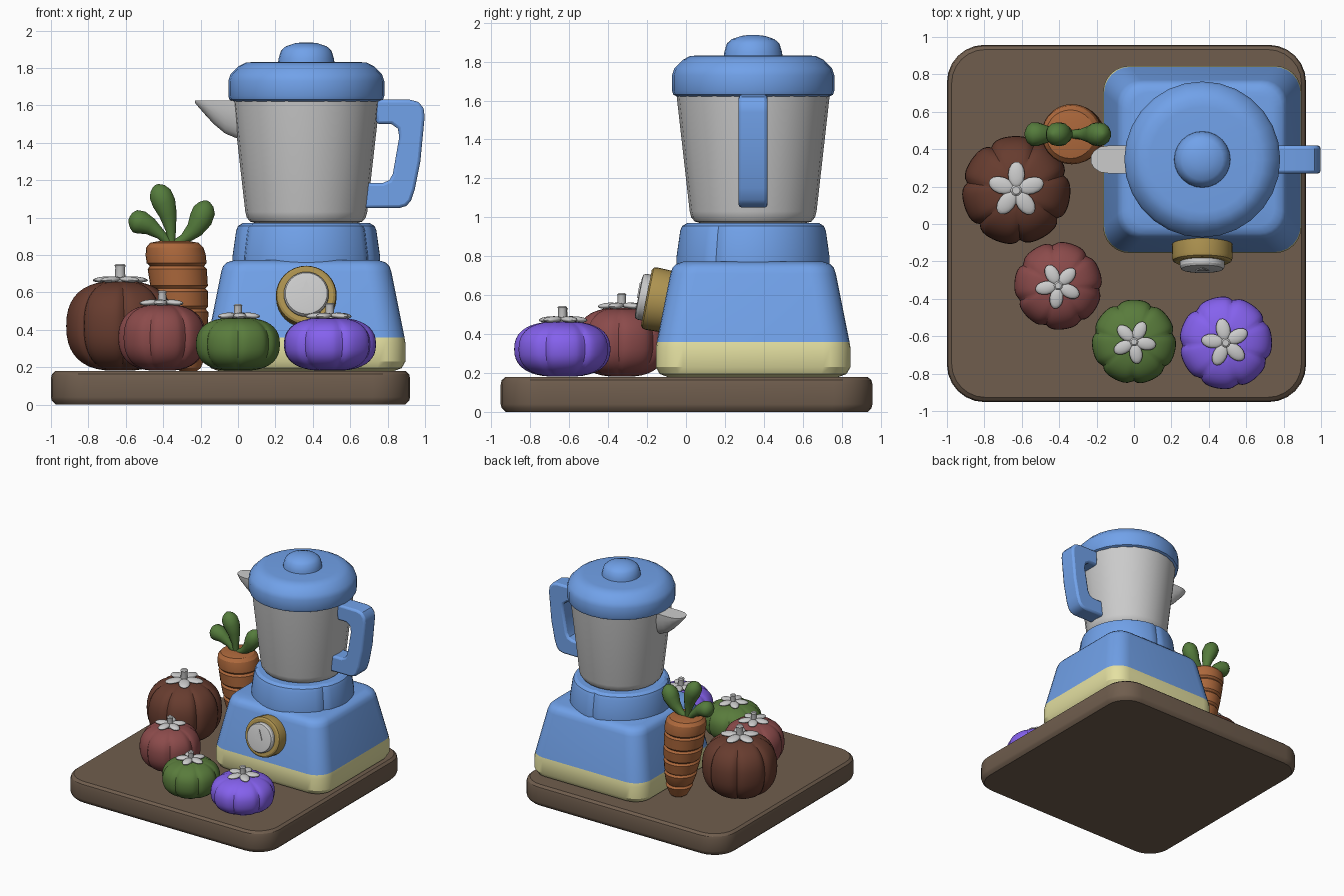
import bpy, bmesh
from math import sin, cos, pi, radians, sqrt
from mathutils import Vector, Matrix

if "Cube" in bpy.data.objects:
    bpy.data.objects.remove(bpy.data.objects["Cube"])

MATS = {}


def finish(bm, name, color=None, angle=30):
    bmesh.ops.recalc_face_normals(bm, faces=bm.faces[:])
    me = bpy.data.meshes.new(name)
    bm.to_mesh(me)
    bm.free()
    ob = bpy.data.objects.new(name, me)
    bpy.context.collection.objects.link(ob)
    if color:
        if color not in MATS:
            MATS[color] = bpy.data.materials.new("paint_%d" % len(MATS))
            MATS[color].diffuse_color = (*color, 1)
        me.materials.append(MATS[color])
    bpy.ops.object.select_all(action='DESELECT')
    ob.select_set(True)
    bpy.context.view_layer.objects.active = ob
    bpy.ops.object.shade_smooth_by_angle(angle=radians(angle))
    return ob


def loft(name, rings, color=None, angle=30):
    """Skin a stack of equal-sized point rings and cap both ends."""
    bm = bmesh.new()
    vs = [[bm.verts.new(p) for p in ring] for ring in rings]
    n = len(vs[0])
    for a, b in zip(vs, vs[1:]):
        for i in range(n):
            j = (i + 1) % n
            bm.faces.new((a[i], a[j], b[j], b[i]))
    bm.faces.new(vs[0][::-1])
    bm.faces.new(vs[-1])
    return finish(bm, name, color, angle)


def lathe(name, cx, cy, profile, color=None, n=32, mod=lambda a: 1, angle=30):
    ang = [2 * pi * i / n for i in range(n)]
    return loft(name, [[(cx + r * mod(a) * cos(a), cy + r * mod(a) * sin(a), z) for a in ang]
                       for r, z in profile], color, angle)


def rounded_box(name, cx, cy, sections, color):
    """Sections are (half x, half y, corner radius, z)."""
    rings = []
    for hx, hy, r, z in sections:
        ring = []
        for q, (sx, sy) in enumerate([(1, 1), (-1, 1), (-1, -1), (1, -1)]):
            for k in range(7):
                a = (q + k / 6) * pi / 2
                ring.append((cx + sx * (hx - r) + r * cos(a), cy + sy * (hy - r) + r * sin(a), z))
        rings.append(ring)
    return loft(name, rings, color)


def tube(name, path, color, n=14):
    """Path points are (x, y, z, radius)."""
    pts = [Vector(p[:3]) for p in path]
    rings = []
    for i, p in enumerate(pts):
        d = pts[min(i + 1, len(pts) - 1)] - pts[max(i - 1, 0)]
        u = Vector((0, 1, 0))
        v = d.normalized().cross(u).normalized()
        rings.append([p + path[i][3] * (u * cos(2 * pi * k / n) + v * sin(2 * pi * k / n))
                      for k in range(n)])
    return loft(name, rings, color, 60)


BLUE, CREAM, GOLD = (.165, .36, .82), (.78, .75, .36), (.42, .29, .08)
WOOD, ORANGE, LEAF = (.16, .11, .075), (.42, .14, .045), (.09, .2, .045)
CX, CY = .365, .345

# Chopping board
rounded_box("board", -.04, .003, [(.935, .93, .18, 0), (.955, .95, .2, .02),
            (.96, .955, .2, .04), (.96, .955, .2, .14), (.955, .95, .2, .163),
            (.935, .93, .18, .18)], WOOD)

# Appliance base, body and grooved collar
rounded_box("base_trim", CX, CY, [(.47, .44, .1, .18), (.51, .48, .13, .195), (.53, .5, .14, .23),
            (.53, .5, .14, .33), (.525, .495, .14, .36)], CREAM)
rounded_box("body", CX, CY, [(.525, .495, .14, .36), (.455, .425, .13, .71), (.445, .415, .13, .74),
            (.425, .395, .12, .76), (.385, .36, .1, .772)], BLUE)


def seam(a):
    return .965 if any(abs(a - radians(s)) < .01 for s in (90, 210, 330)) else 1


lathe("collar", CX, CY, [(.395, .76), (.395, .79), (.375, .93), (.365, .955), (.34, .97)],
      BLUE, 72, seam)

# Jug, lid and knob
lathe("jug", CX, CY, [(.27, .97), (.30, .978), (.318, 1.0), (.326, 1.03), (.395, 1.64)], None, 24)
lathe("lid", CX, CY, [(.39, 1.62), (.41, 1.63), (.417, 1.65), (.417, 1.73), (.405, 1.765),
                      (.36, 1.81), (.325, 1.828), (.28, 1.832)], BLUE, 28, angle=40)
lathe("lid_knob", CX, CY, [(.152, 1.82), (.148, 1.85), (.135, 1.893), (.11, 1.915), (.06, 1.932),
                           (.02, 1.937)], BLUE, 24, angle=40)

# Handle: bent outline given thickness and softened edges
outline = [(.73, 1.63), (.92, 1.63), (.965, 1.618), (.992, 1.585), (.998, 1.54), (.975, 1.3),
           (.945, 1.15), (.925, 1.09), (.9, 1.062), (.86, 1.05), (.66, 1.05), (.67, 1.185),
           (.775, 1.185), (.81, 1.2), (.828, 1.235), (.862, 1.43), (.855, 1.475), (.82, 1.5),
           (.74, 1.5)]
bm = bmesh.new()
face = bm.faces.new([bm.verts.new((x, CY - .075, z)) for x, z in outline])
ext = bmesh.ops.extrude_face_region(bm, geom=[face])
bmesh.ops.translate(bm, vec=(0, .15, 0), verts=[v for v in ext["geom"] if isinstance(v, bmesh.types.BMVert)])
handle = finish(bm, "handle", BLUE, 35)
bev = handle.modifiers.new("soft", 'BEVEL')
bev.width, bev.segments, bev.limit_method, bev.angle_limit = .016, 2, 'ANGLE', radians(60)

# Pouring spout: half-round sections shrinking towards the tip
loft("spout", [[(x, CY + w * cos(pi * k / 12), 1.625 - d * sin(pi * k / 12)) for k in range(13)]
               for x, w, d in [(.05, .075, .21), (-.01, .075, .2), (-.07, .075, .175),
                               (-.13, .075, .125), (-.18, .068, .07), (-.215, .045, .03),
                               (-.23, .018, .012)]])

# Control dial, leaning with the front wall
tilt = Matrix.Translation((CX, -.115, .57)) @ Matrix.Rotation(radians(79), 4, 'X')
dial = [lathe("dial_ring", 0, 0, [(.16, -.03), (.163, .065), (.158, .082), (.145, .09), (.12, .09)],
              GOLD, 32),
        lathe("dial_face", 0, 0, [(.12, .08), (.12, .115), (.112, .128), (.09, .132)], None, 32),
        loft("dial_pointer", [[(-.035, -.01, z), (.035, -.01, z), (0, .07, z)] for z in (.125, .138)])]
for ob in dial:
    ob.matrix_world = tilt


# Ribbed vegetables with five-leaf stalks
def vegetable(name, x, y, R, top, color, turn):
    zc, H = (top + .18) / 2, (top - .18) / 2
    prof = []
    for k in range(1, 20):
        t = -pi / 2 + pi * k / 20
        prof.append((R * cos(t) ** .72, zc + H * abs(sin(t)) ** .85 * (1 if t > 0 else -1)))
    prof.append((R * .08, top - .02))
    lathe(name, x, y, prof, color, 84,
          lambda a: 1 - .085 * (1 - abs(sin(3.5 * (a - turn)))) ** 3)
    bm = bmesh.new()
    for k in range(5):
        m = (Matrix.Translation((x, y, top + .015)) @ Matrix.Rotation(turn + k * 2 * pi / 5, 4, 'Z')
             @ Matrix.Rotation(radians(4), 4, 'Y') @ Matrix.Translation((R * .29, 0, 0))
             @ Matrix.Diagonal((R * .24, R * .155, .016, 1)))
        bmesh.ops.create_uvsphere(bm, u_segments=14, v_segments=8, radius=1, matrix=m)
    finish(bm, name + "_leaves", None, 60)
    s = R * .1
    lathe(name + "_stalk", x, y, [(s, top - .03), (s * .9, top + R * .25), (s * 1.05, top + R * .29),
                                  (s * .7, top + R * .32)], None, 14)


vegetable("brown_vegetable", -.63, .18, .29, .66, (.135, .045, .028), .3)
vegetable("red_vegetable", -.405, -.33, .235, .535, (.26, .07, .07), .8)
vegetable("green_vegetable", 0, -.63, .225, .465, (.1, .2, .045), 1.1)
vegetable("purple_vegetable", .49, -.635, .248, .465, (.235, .12, .85), .5)

# Carrot: ringed taper, leaning slightly
prof = [(.045, .18), (.068, .195), (.085, .23)]
for z, r in [(.29, .105), (.4, .127), (.51, .142), (.62, .152), (.74, .158)]:
    prof += [(r, z - .016), (r - .013, z), (r + .002, z + .016)]
prof += [(.161, .80), (.153, .84), (.13, .865), (.08, .874)]
carrot = lathe("carrot", 0, 0, prof, ORANGE, 28)
for v in carrot.data.vertices:
    v.co.x += -.265 - (v.co.z - .18) * .11
    v.co.y += .48

# Carrot tops: club-shaped leaves
leaf_radii = [(0, .02), (.25, .028), (.5, .048), (.7, .064), (.85, .062), (.94, .043), (.985, .02), (1, .006)]
for name, tip_x, tip_z, bend in [("left", -.585, .985, .035), ("middle", -.44, 1.175, -.03),
                                 ("right", -.165, 1.09, -.035)]:
    path = []
    for t, r in leaf_radii:
        arc = bend * sin(pi * t)
        path.append((-.355 + (tip_x + .355) * t + (arc * .8 if name != "left" else 0) * -1,
                     .48, .85 + (tip_z - .85) * t + (arc if name != "middle" else 0), r))
    tube("carrot_leaf_" + name, path, LEAF)

for m in bpy.data.materials:
    if m.users and not m.is_grease_pencil:
        m.use_nodes = True
        m.node_tree.nodes["Principled BSDF"].inputs["Base Color"].default_value = m.diffuse_color
